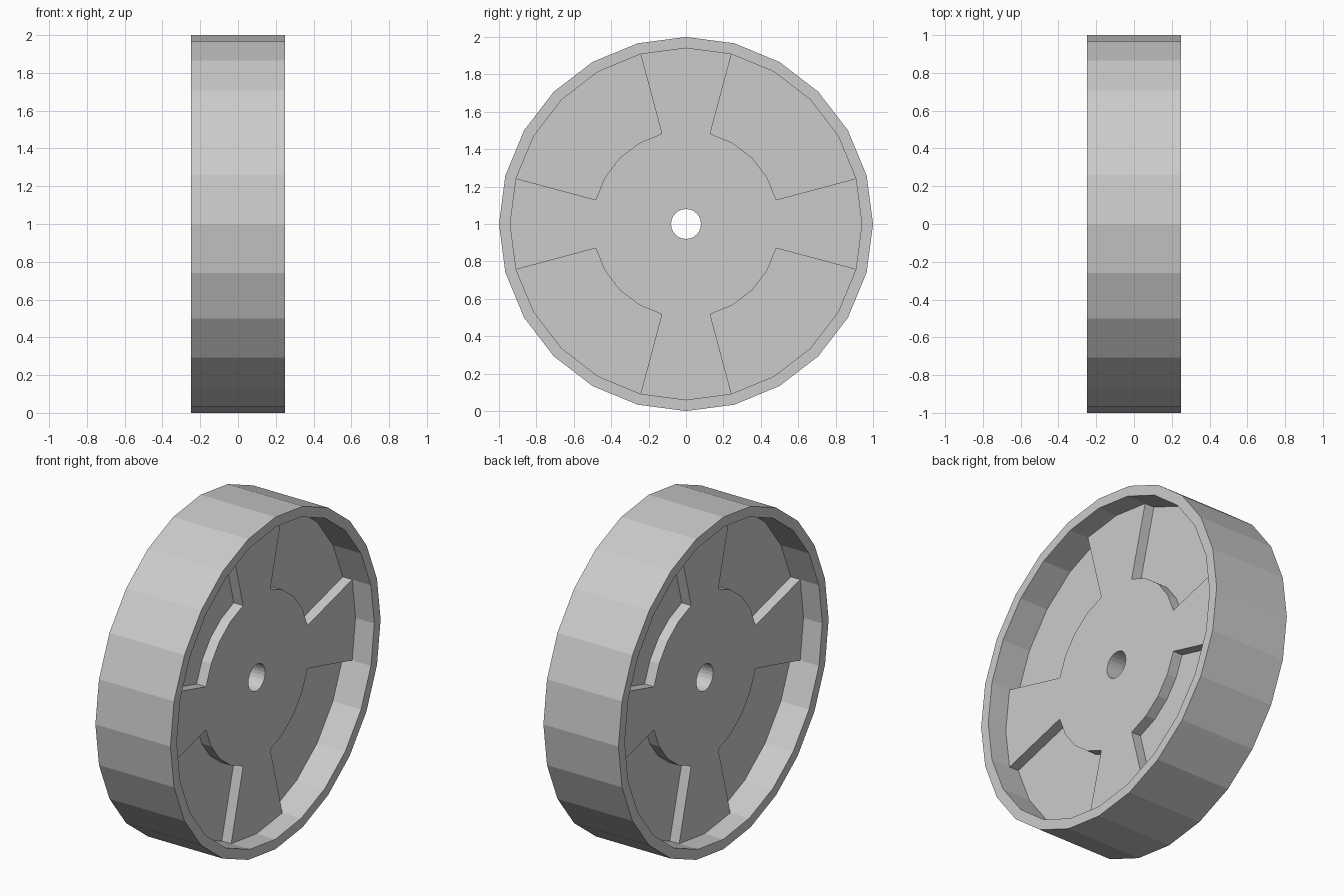
import bpy
import bmesh
from math import cos, sin, tau

if "Cube" in bpy.data.objects:
    bpy.data.objects.remove(bpy.data.objects["Cube"])

SIDES = 24
RADII = [0.08, 0.5, 0.94, 1.0]      # bore, hub, rim inside, rim outside
HALF = {"hub": 0.125, "spokes": 0.125, "webs": 0.0625, "rim": 0.25, None: 0.0}

grey = bpy.data.materials.new("plain grey")
grey.use_nodes = True
colour = (0.6, 0.6, 0.6, 1)
grey.diffuse_color = colour
grey.node_tree.nodes["Principled BSDF"].inputs["Base Color"].default_value = colour


def part_at(sector, band):
    """Name of the part filling one cell of the wheel."""
    if band < 0 or band > 2:
        return None
    if band == 1:
        return "spokes" if sector % 6 in (0, 5) else "webs"
    return "hub" if band == 0 else "rim"


def point(x, sector, ring):
    a = tau * sector / SIDES
    r = RADII[ring]
    return (x, r * cos(a), 1 + r * sin(a))


def wall(bm, start, end, near, far):
    """Wall where this cell stands proud of its neighbour, on both faces."""
    if near <= far:
        return
    spans = [(-near, near)] if far == 0 else [(-near, -far), (far, near)]
    for lo, hi in spans:
        corners = [point(lo, *start), point(lo, *end), point(hi, *end), point(hi, *start)]
        bm.faces.new([bm.verts.new(p) for p in corners])


def build(name):
    bm = bmesh.new()
    for s in range(SIDES):
        for b in range(3):
            if part_at(s, b) != name:
                continue
            h = HALF[name]
            loop = [(s, b), (s, b + 1), (s + 1, b + 1), (s + 1, b)]
            # Right and left faces
            bm.faces.new([bm.verts.new(point(h, *c)) for c in loop])
            bm.faces.new([bm.verts.new(point(-h, *c)) for c in reversed(loop)])
            # Exposed side walls
            around = [(s - 1, b), (s, b + 1), (s + 1, b), (s, b - 1)]
            for k, cell in enumerate(around):
                wall(bm, loop[k], loop[(k + 1) % 4], h, HALF[part_at(*cell)])
    bmesh.ops.remove_doubles(bm, verts=bm.verts, dist=0.0001)
    mesh = bpy.data.meshes.new(name)
    bm.to_mesh(mesh)
    bm.free()
    mesh.materials.append(grey)
    bpy.context.collection.objects.link(bpy.data.objects.new(name, mesh))


for part in ("hub", "spokes", "webs", "rim"):
    build(part)
